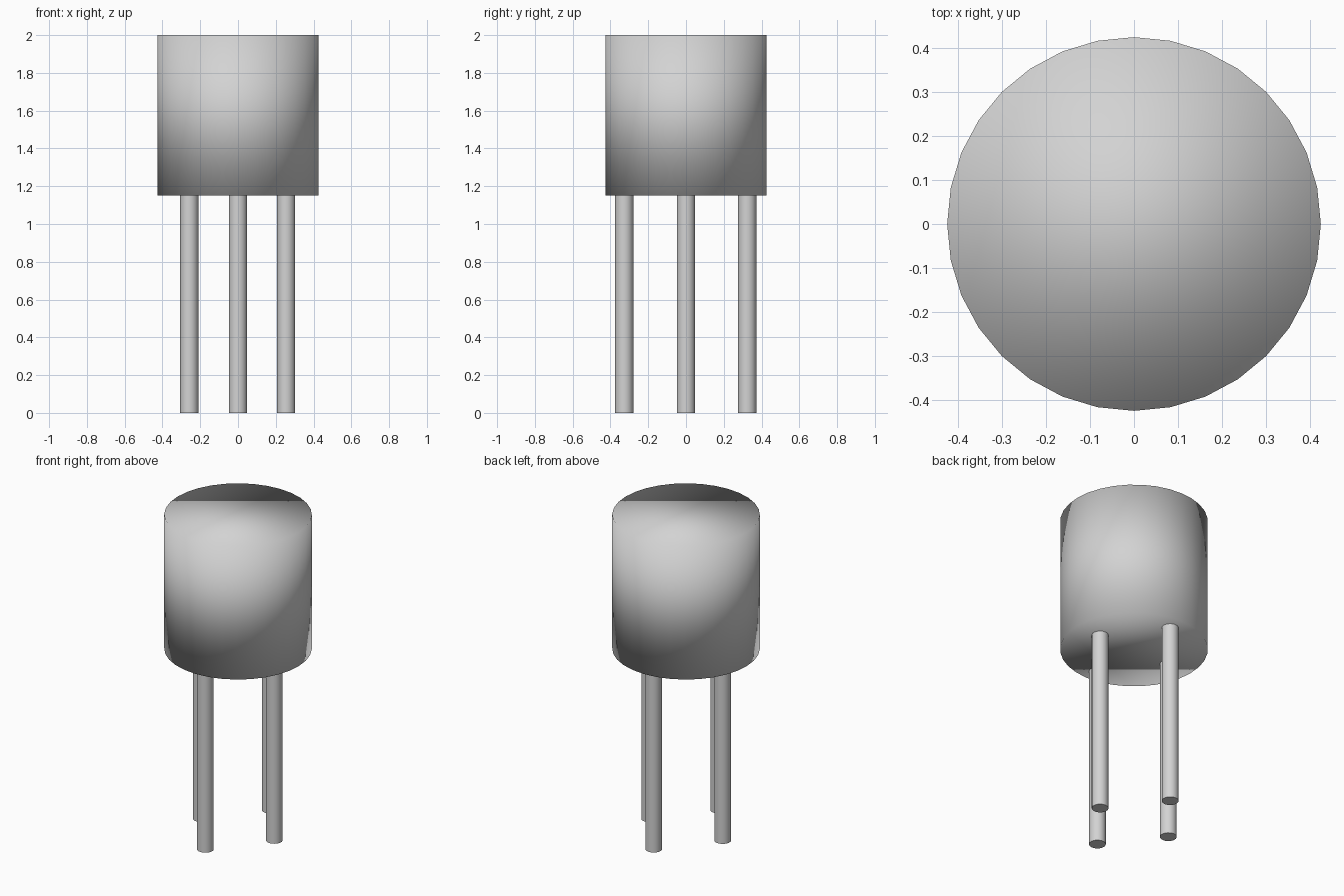
import bpy
import math

# Remove the default object
cube = bpy.data.objects.get("Cube")
if cube:
    bpy.data.objects.remove(cube, do_unlink=True)

# Single grey material
grey = bpy.data.materials.new("plain_grey")
grey.use_nodes = True
GREY = (0.65, 0.65, 0.65, 1.0)
grey.diffuse_color = GREY
grey.node_tree.nodes["Principled BSDF"].inputs["Base Color"].default_value = GREY


def add_cylinder(name, radius, bottom, top, x=0.0, y=0.0):
    """Upright cylinder between two heights."""
    bpy.ops.mesh.primitive_cylinder_add(
        vertices=32, radius=radius, depth=top - bottom,
        location=(x, y, (bottom + top) / 2))
    part = bpy.context.object
    part.name = name
    part.data.materials.append(grey)
    return part


# Body: shaded smooth all over, so the caps blend into the side
BODY_BOTTOM = 1.15
add_cylinder("body", 0.425, BODY_BOTTOM, 2.0)
bpy.ops.object.shade_smooth()

# Four legs in a cross, with crisp ends
legs = {
    "front_leg": (0, -0.327),
    "back_leg": (0, 0.324),
    "left_leg": (0.255, 0),
    "right_leg": (-0.258, 0),
}
for name, (x, y) in legs.items():
    add_cylinder(name, 0.048, 0.0, BODY_BOTTOM, x, y)
    bpy.ops.object.shade_smooth_by_angle(angle=math.radians(30))
